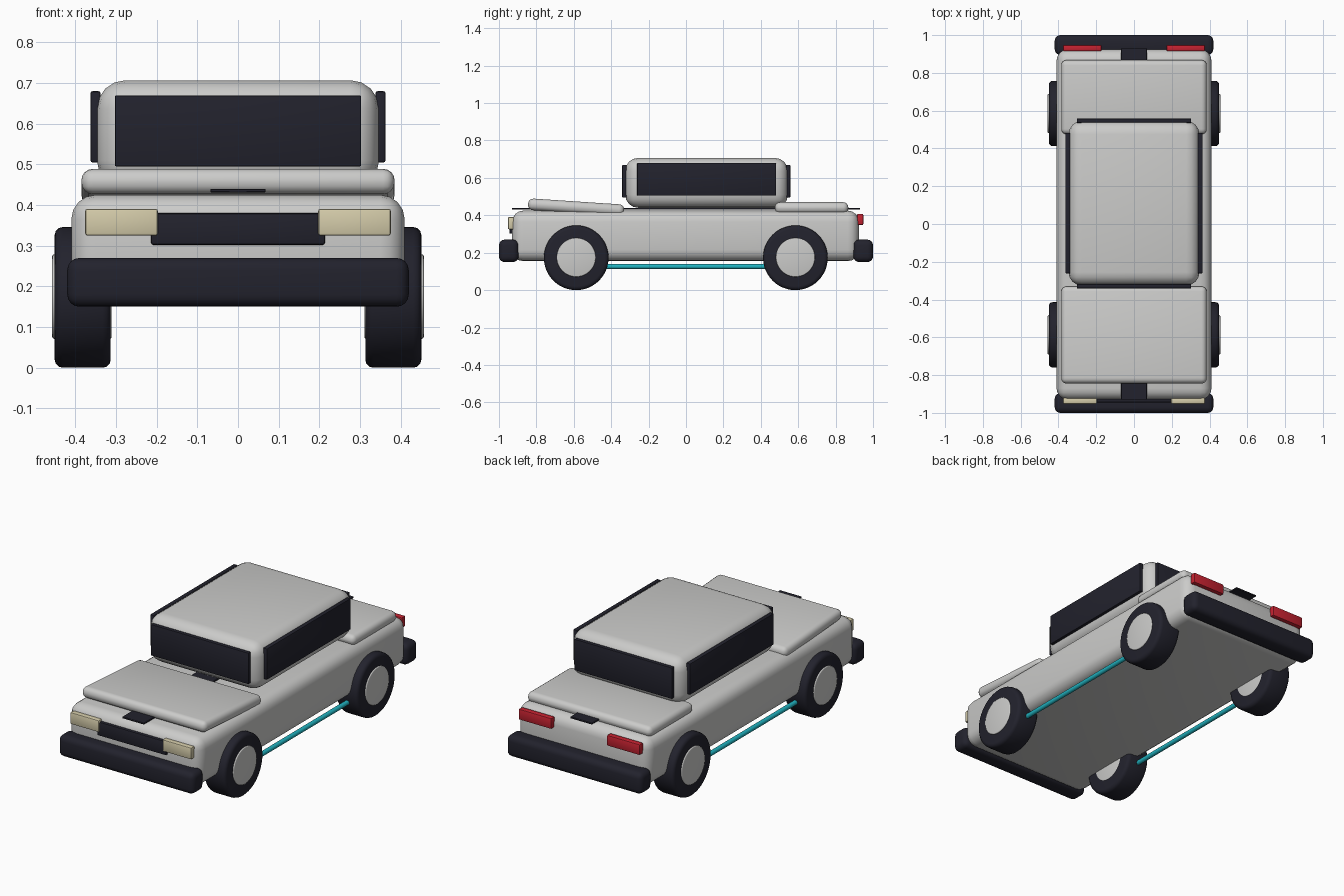
import bpy
import bmesh
from math import radians, pi
from mathutils import Matrix, Vector

cube = bpy.data.objects.get("Cube")
if cube:
    bpy.data.objects.remove(cube, do_unlink=True)


def material(name, rgb):
    m = bpy.data.materials.new(name)
    m.use_nodes = True
    colour = (*rgb, 1.0)
    m.diffuse_color = colour
    m.node_tree.nodes["Principled BSDF"].inputs["Base Color"].default_value = colour
    return m


SILVER = material("silver paint", (0.60, 0.60, 0.59))
DARK = material("dark trim", (0.016, 0.016, 0.026))
CREAM = material("cream lamp", (0.66, 0.60, 0.40))
RED = material("red lamp", (0.56, 0.016, 0.03))
TEAL = material("teal tube", (0.015, 0.45, 0.53))


def finish(name, bm, mat, location, tilt=0.0):
    """Turn a bmesh into a smooth-shaded object with sharp creases kept."""
    mesh = bpy.data.meshes.new(name)
    bmesh.ops.recalc_face_normals(bm, faces=bm.faces)
    bm.to_mesh(mesh)
    bm.free()
    mesh.materials.append(mat)
    mesh.polygons.foreach_set("use_smooth", [True] * len(mesh.polygons))
    mesh.set_sharp_from_angle(angle=radians(40))
    obj = bpy.data.objects.new(name, mesh)
    obj.location = location
    obj.rotation_euler.x = tilt
    bpy.context.collection.objects.link(obj)
    return obj


def box(name, low, high, mat, bevel, segments=3, tilt=0.0):
    """Rounded box between two opposite corners."""
    low, high = Vector(low), Vector(high)
    bm = bmesh.new()
    bmesh.ops.create_cube(bm, size=1.0)
    bmesh.ops.scale(bm, vec=high - low, verts=bm.verts)
    bmesh.ops.bevel(bm, geom=bm.edges[:], offset=bevel, segments=segments,
                    profile=0.5, affect='EDGES')
    return finish(name, bm, mat, (low + high) / 2, tilt)


def cylinder(name, centre, radius, length, axis, mat, bevel=0.0, sides=48):
    """Cylinder along x or y with rounded rims."""
    bm = bmesh.new()
    turn = Matrix.Rotation(pi / 2, 4, 'Y' if axis == 'x' else 'X')
    bmesh.ops.create_cone(bm, cap_ends=True, segments=sides, radius1=radius,
                          radius2=radius, depth=length, matrix=turn)
    if bevel:
        rims = [e for f in bm.faces if len(f.verts) > 4 for e in f.edges]
        bmesh.ops.bevel(bm, geom=rims, offset=bevel, segments=3,
                        profile=0.5, affect='EDGES')
    return finish(name, bm, mat, centre)


# Bodywork
box("body", (-0.41, -0.93, 0.155), (0.41, 0.925, 0.425), SILVER, 0.06, 4)
box("cabin", (-0.347, -0.325, 0.44), (0.347, 0.545, 0.707), SILVER, 0.07, 4)
box("hood", (-0.385, -0.845, 0.412), (0.385, -0.33, 0.474), SILVER, 0.028, 4,
    tilt=radians(-3.8))
box("trunk_lid", (-0.385, 0.475, 0.41), (0.385, 0.868, 0.47), SILVER, 0.028, 4)

# Centre strip running the length of the car
box("centre_strip", (-0.068, -0.93, 0.431), (0.068, 0.93, 0.44), DARK, 0.002, 1)

# Windows
box("windscreen", (-0.303, -0.341, 0.495), (0.303, -0.318, 0.67), DARK, 0.004, 2)
box("rear_window", (-0.303, 0.535, 0.495), (0.303, 0.558, 0.67), DARK, 0.004, 2)

# Bumpers and grille
box("front_bumper", (-0.42, -1.0, 0.15), (0.42, -0.895, 0.27), DARK, 0.03, 4)
box("rear_bumper", (-0.42, 0.895, 0.15), (0.42, 1.0, 0.27), DARK, 0.03, 4)
box("grille", (-0.214, -0.944, 0.302), (0.214, -0.91, 0.38), DARK, 0.006, 2)

# Paired parts
for side, s in (("left", 1), ("right", -1)):
    def pair(name, x0, x1, y0, y1, z0, z1, mat, bevel):
        xs = sorted((s * x0, s * x1))
        box(f"{side}_{name}", (xs[0], y0, z0), (xs[1], y1, z1), mat, bevel, 2)

    pair("side_window", 0.338, 0.363, -0.262, 0.482, 0.505, 0.68, DARK, 0.005)
    pair("headlight", 0.197, 0.376, -0.952, -0.92, 0.325, 0.391, CREAM, 0.006)
    pair("tail_light", 0.172, 0.376, 0.915, 0.948, 0.348, 0.408, RED, 0.006)
    cylinder(f"{side}_sill_tube", (s * 0.385, 0, 0.126), 0.013, 0.90, 'y', TEAL, sides=20)
    for end, y in (("front", -0.587), ("rear", 0.585)):
        cylinder(f"{end}_{side}_tyre", (s * 0.382, y, 0.173), 0.173, 0.138, 'x', DARK, 0.02)
        cylinder(f"{end}_{side}_hub", (s * 0.384, y, 0.175), 0.104, 0.146, 'x', SILVER, 0.005)
